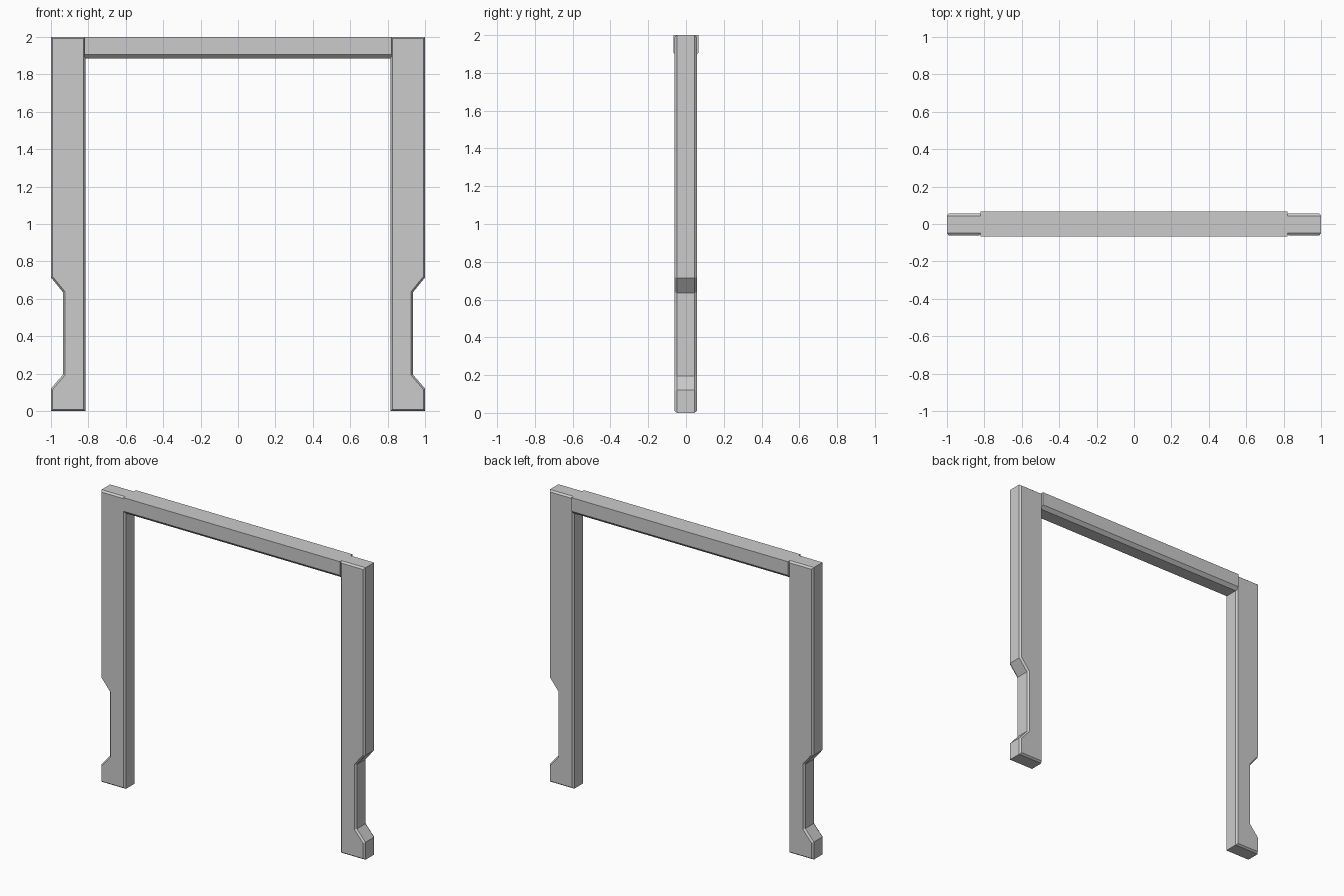
import bpy, bmesh
from mathutils import Vector

if "Cube" in bpy.data.objects:
    bpy.data.objects.remove(bpy.data.objects["Cube"])


def extrude_profile(name, points, axis_vec):
    """Extrude a closed planar profile along axis_vec into a solid object."""
    bm = bmesh.new()
    face = bm.faces.new([bm.verts.new(p) for p in points])
    out = bmesh.ops.extrude_face_region(bm, geom=[face], use_keep_orig=True)
    moved = [g for g in out["geom"] if isinstance(g, bmesh.types.BMVert)]
    bmesh.ops.translate(bm, verts=moved, vec=Vector(axis_vec))
    bmesh.ops.recalc_face_normals(bm, faces=bm.faces[:])
    return name, bm


def finish(name, bm):
    mesh = bpy.data.meshes.new(name)
    bm.to_mesh(mesh)
    bm.free()
    obj = bpy.data.objects.new(name, mesh)
    bpy.context.collection.objects.link(obj)
    return obj


# Side posts: notched outline with chamfered front and back rims
Y_FRONT, Y_BACK, CHAMFER = -0.061, 0.057, 0.013
outline = [(0.815, 0), (1, 0), (1, 0.12), (0.935, 0.195),
           (0.935, 0.635), (1, 0.715), (1, 2), (0.815, 2)]
name, bm = extrude_profile(
    "side_posts", [(x, Y_FRONT + CHAMFER, z) for x, z in outline],
    (0, Y_BACK - Y_FRONT - 2 * CHAMFER, 0))
rims = [f for f in bm.faces if abs(f.normal.y) > 0.9]
bmesh.ops.inset_individual(bm, faces=rims, thickness=0.01, depth=CHAMFER,
                           use_even_offset=True)
# Seam across the post above the notch
bmesh.ops.bisect_plane(bm, geom=bm.verts[:] + bm.edges[:] + bm.faces[:],
                       plane_co=(0, 0, 0.87), plane_no=(0, 0, 1))
posts = finish(name, bm)
posts.modifiers.new("mirror", "MIRROR").use_mirror_merge = False

# Top beam: slightly deeper than the posts, lower edges chamfered
section = [(-0.067, 2), (-0.067, 1.907), (-0.045, 1.885),
           (0.045, 1.885), (0.067, 1.907), (0.067, 2)]
finish(*extrude_profile("top_beam", [(-0.82, y, z) for y, z in section],
                        (1.64, 0, 0)))
